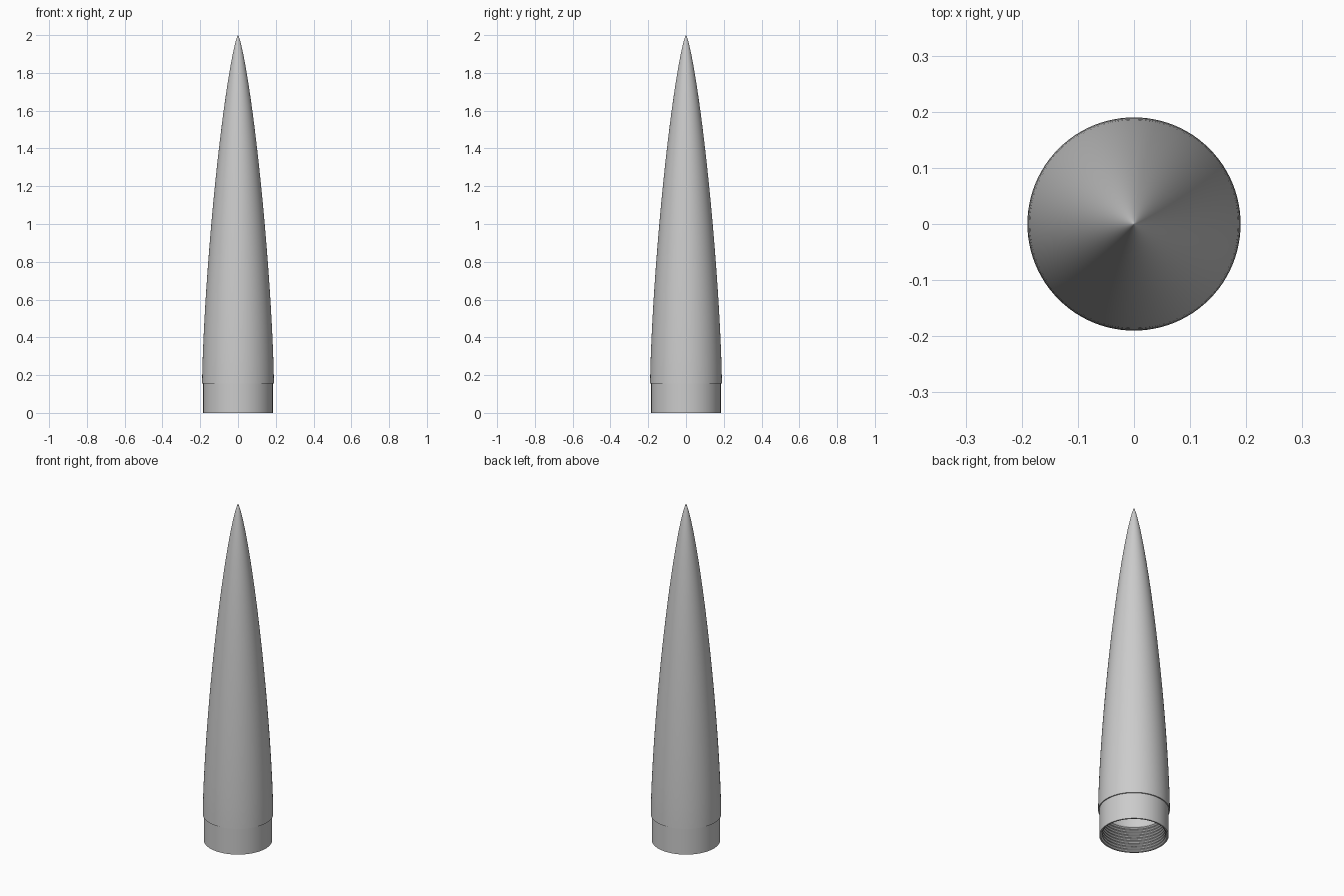
import bpy, bmesh, math

if "Cube" in bpy.data.objects:
    bpy.data.objects.remove(bpy.data.objects["Cube"])

SEG = 96
R, SHOULDER, TOP = 0.19, 0.155, 2.0
NECK, BORE = 0.184, 0.176

grey = bpy.data.materials.new("light grey")
grey.diffuse_color = (0.6, 0.6, 0.6, 1)
grey.use_nodes = True
grey.node_tree.nodes["Principled BSDF"].inputs["Base Color"].default_value = grey.diffuse_color


def nose_radius(z, base_radius, tip):
    """Smooth low-drag curve, vertical at the shoulder and pointed at the tip."""
    t = min(max((tip - z) / (tip - SHOULDER), 0), 1)
    a = math.acos(1 - 2 * t)
    return base_radius * math.sqrt(max(a - math.sin(2 * a) / 2, 0) / math.pi)


def nose_curve(base_radius, tip, steps):
    """Points from shoulder to tip, packed closer near the tip."""
    pts = []
    for i in range(steps + 1):
        t = 1 - (1 - i / steps) ** 1.8
        z = SHOULDER + (tip - SHOULDER) * t
        pts.append((nose_radius(z, base_radius, tip), z))
    pts[-1] = (0, tip)
    return pts


def lathe(name, profile):
    """Revolve (radius, height) points about z; zero radius makes a pole."""
    bm = bmesh.new()
    rings = []
    for r, z in profile:
        if r < 1e-6:
            rings.append([bm.verts.new((0, 0, z))] * SEG)
        else:
            rings.append([bm.verts.new((r * math.cos(2 * math.pi * k / SEG),
                                        r * math.sin(2 * math.pi * k / SEG), z))
                          for k in range(SEG)])
    for lo, hi in zip(rings, rings[1:]):
        for k in range(SEG):
            n = (k + 1) % SEG
            corners = list(dict.fromkeys((lo[k], lo[n], hi[n], hi[k])))
            bm.faces.new(corners)
    bmesh.ops.recalc_face_normals(bm, faces=bm.faces)
    me = bpy.data.meshes.new(name)
    bm.to_mesh(me)
    bm.free()
    me.materials.append(grey)
    ob = bpy.data.objects.new(name, me)
    bpy.context.collection.objects.link(ob)
    bpy.context.view_layer.objects.active = ob
    ob.select_set(True)
    bpy.ops.object.shade_smooth_by_angle(angle=math.radians(30))
    ob.select_set(False)
    return ob


# Hollow interior from its tip down to the top of the threads
inner = list(reversed(nose_curve(0.172, 1.9, 32)))

# Threaded bore: ridged rings down to the open rim
TURNS = 9
pitch = SHOULDER / TURNS
thread = []
for i in range(TURNS):
    z = SHOULDER - i * pitch
    thread += [(BORE - 0.008, z - 0.35 * pitch),
               (BORE - 0.008, z - 0.55 * pitch),
               (BORE, z - 0.9 * pitch)]
thread.append((BORE, 0))

# Neck, shoulder step and pointed outer skin
outer = [(NECK, 0), (NECK, SHOULDER)] + nose_curve(R, TOP, 56)

lathe("nose_cone", inner + thread + outer)
